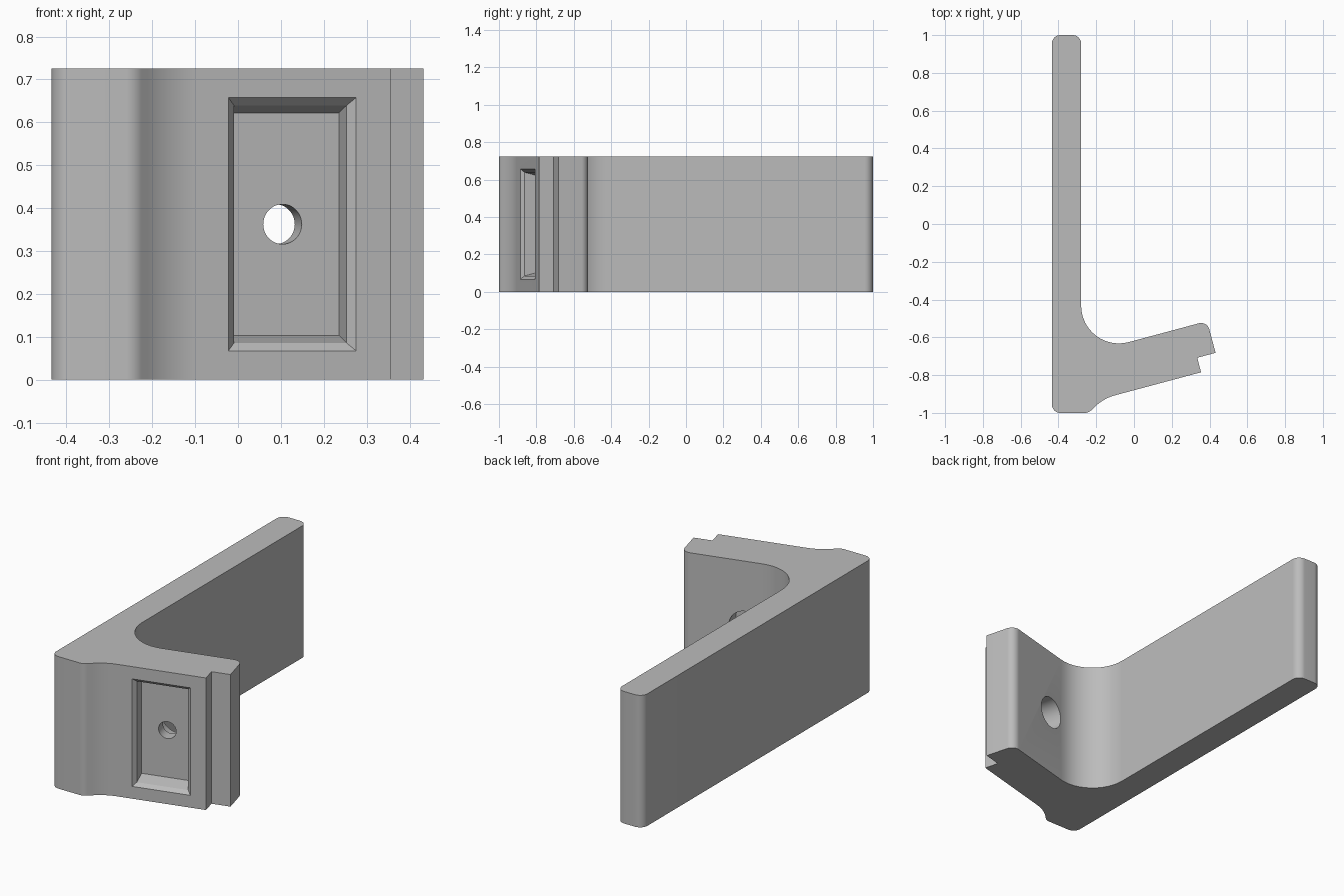
import bpy, bmesh, math
from mathutils import Vector, Matrix

cube = bpy.data.objects.get("Cube")
if cube:
    bpy.data.objects.remove(cube, do_unlink=True)

HEIGHT = 0.725
TILT = math.radians(15)

grey = bpy.data.materials.new("plain grey")
grey.use_nodes = True
grey.diffuse_color = (0.5, 0.5, 0.5, 1)
grey.node_tree.nodes["Principled BSDF"].inputs["Base Color"].default_value = (0.5, 0.5, 0.5, 1)


def fillet(corners, steps=12):
    """Round each (x, y, radius) corner with a tangent arc."""
    pts = []
    for i, (x, y, r) in enumerate(corners):
        p = Vector((x, y))
        if r == 0:
            pts.append(p)
            continue
        a = (Vector(corners[i - 1][:2]) - p).normalized()
        b = (Vector(corners[(i + 1) % len(corners)][:2]) - p).normalized()
        half = a.angle(b) / 2
        centre = p + (a + b).normalized() * r / math.sin(half)
        start = p + a * r / math.tan(half) - centre
        end = p + b * r / math.tan(half) - centre
        sweep = math.atan2(start.x * end.y - start.y * end.x, start.dot(end))
        for k in range(steps + 1):
            pts.append(centre + Matrix.Rotation(sweep * k / steps, 2) @ start)
    return pts


def loft(name, rings):
    """Solid skinned through matching rings, with capped ends."""
    bm = bmesh.new()
    loops = [[bm.verts.new(p) for p in ring] for ring in rings]
    n = len(loops[0])
    for low, high in zip(loops, loops[1:]):
        for i in range(n):
            j = (i + 1) % n
            bm.faces.new((low[i], low[j], high[j], high[i]))
    bm.faces.new(loops[0])
    bm.faces.new(loops[-1])
    bmesh.ops.recalc_face_normals(bm, faces=bm.faces)
    mesh = bpy.data.meshes.new(name)
    bm.to_mesh(mesh)
    bm.free()
    mesh.materials.append(grey)
    obj = bpy.data.objects.new(name, mesh)
    bpy.context.collection.objects.link(obj)
    return obj


# Bracket body: long plate with a tilted, stepped short arm
outline = fillet([
    (-0.435, -1, 0.045), (-0.24, -1, 0.05), (-0.164, -0.924, 0.25),
    (0.355, -0.785, 0), (0.335, -0.708, 0), (0.432, -0.682, 0),
    (0.387, -0.514, 0.045), (-0.28, -0.693, 0.2),
    (-0.28, 1, 0.045), (-0.435, 1, 0.045),
])
bracket = loft("bracket", [[(p.x, p.y, z) for p in outline] for z in (0, HEIGHT)])

# Cutters share a frame on the tilted front face: u along it, d into it
origin = Vector((0.1265, -0.846, HEIGHT / 2))
u = Vector((math.cos(TILT), math.sin(TILT), 0))
d = Vector((-math.sin(TILT), math.cos(TILT), 0))


def local(a, depth, b):
    return origin + u * a + d * depth + Vector((0, 0, b))


def rectangle(depth, w, h):
    return [local(sx * w, depth, sz * h) for sx, sz in ((-1, -1), (1, -1), (1, 1), (-1, 1))]


def circle(depth, r, n=48):
    return [local(r * math.cos(math.tau * k / n), depth, r * math.sin(math.tau * k / n))
            for k in range(n)]


cutters = [
    # Pocket with chamfered rim, straight sides and sloping ends
    loft("pocket_cutter", [rectangle(-0.02, 0.174, 0.315), rectangle(0.018, 0.136, 0.277),
                           rectangle(0.088, 0.136, 0.259)]),
    loft("bolt_hole_cutter", [circle(0.05, 0.0465), circle(0.2, 0.0465)]),
    loft("counterbore_cutter", [circle(0.151, 0.0875), circle(0.32, 0.0875)]),
]

bpy.ops.object.select_all(action='DESELECT')
bpy.context.view_layer.objects.active = bracket
bracket.select_set(True)
for cutter in cutters:
    cutter.hide_render = True
    mod = bracket.modifiers.new(cutter.name, 'BOOLEAN')
    mod.operation = 'DIFFERENCE'
    mod.solver = 'EXACT'
    mod.object = cutter
    bpy.ops.object.modifier_apply(modifier=mod.name)
    bpy.data.objects.remove(cutter, do_unlink=True)

bpy.ops.object.shade_smooth_by_angle(angle=math.radians(22))
